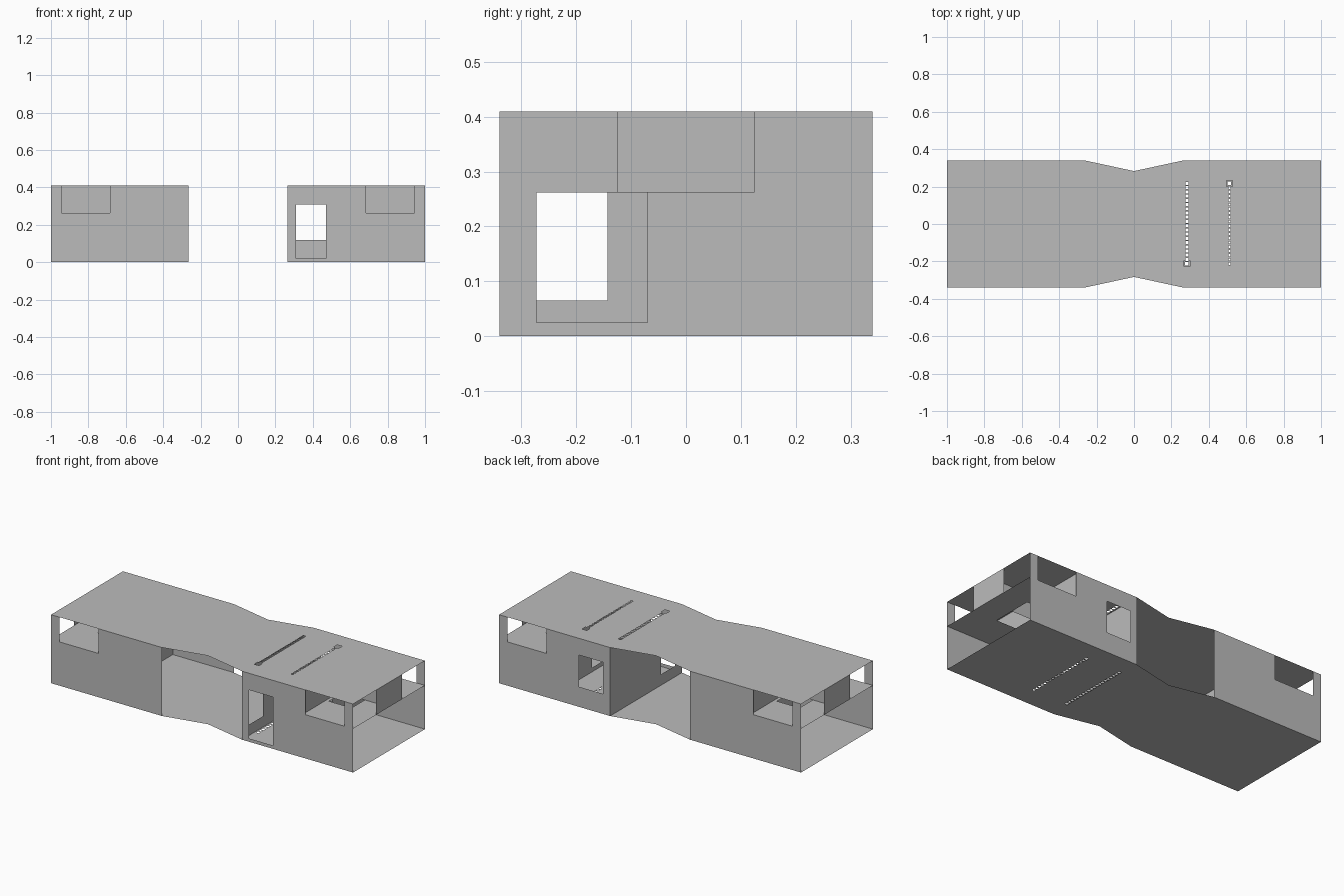
import bpy
import bmesh

cube = bpy.data.objects.get("Cube")
if cube:
    bpy.data.objects.remove(cube, do_unlink=True)

grey = bpy.data.materials.new("plain grey")
grey.use_nodes = True
COLOUR = (0.5, 0.5, 0.5, 1)
grey.diffuse_color = COLOUR
grey.node_tree.nodes["Principled BSDF"].inputs["Base Color"].default_value = COLOUR

LENGTH, DEPTH, HEIGHT = 1.0, 0.34, 0.41
NECK, WAIST = 0.265, 0.283
LOFT, PARTITION = 0.262, 0.67

# Maps sheet coordinates (u, v) at a given offset to space
PLACE = {
    "x": lambda u, v, d: (d, u, v),
    "y": lambda u, v, d: (u, d, v),
    "z": lambda u, v, d: (u, v, d),
}


def add_sheet(bm, axis, offset, rect, holes=()):
    """Thin rectangular sheet with rectangular openings."""
    u0, u1, v0, v1 = rect
    us = sorted({u0, u1} | {h[i] for h in holes for i in (0, 1)})
    vs = sorted({v0, v1} | {h[i] for h in holes for i in (2, 3)})
    grid = [[bm.verts.new(PLACE[axis](u, v, offset)) for v in vs] for u in us]
    for i in range(len(us) - 1):
        for j in range(len(vs) - 1):
            mu, mv = (us[i] + us[i + 1]) / 2, (vs[j] + vs[j + 1]) / 2
            if any(h[0] < mu < h[1] and h[2] < mv < h[3] for h in holes):
                continue
            bm.faces.new((grid[i][j], grid[i + 1][j], grid[i + 1][j + 1], grid[i][j + 1]))


def finish(name, bm):
    bmesh.ops.remove_doubles(bm, verts=bm.verts, dist=1e-5)
    loose = [v for v in bm.verts if not v.link_faces]
    bmesh.ops.delete(bm, geom=loose, context="VERTS")
    mesh = bpy.data.meshes.new(name)
    bm.to_mesh(mesh)
    bm.free()
    mesh.materials.append(grey)
    obj = bpy.data.objects.new(name, mesh)
    bpy.context.collection.objects.link(obj)


def sheet(name, axis, offset, rect, holes=()):
    bm = bmesh.new()
    add_sheet(bm, axis, offset, rect, holes)
    finish(name, bm)


def square(x, y, half):
    return (x - half, x + half, y - half, y + half)


def hole_rows(end_half):
    """Two rows of small holes, each with a larger one at one end."""
    holes = []
    for x, half, end in ((0.283, 0.008, -0.212), (0.51, 0.006, 0.217)):
        ys = [-0.212 + i * 0.429 / 19 for i in range(20)]
        holes += [square(x, y, half) for y in ys if abs(y - end) > 0.01]
        holes.append(square(x, end, end_half))
    return holes


# Floor and roof: two rectangular ends joined by a narrowed waist
for name, z, end_half in (("floor", 0, 0.009), ("roof", HEIGHT, 0.016)):
    bm = bmesh.new()
    add_sheet(bm, "z", z, (NECK, LENGTH, -DEPTH, DEPTH), hole_rows(end_half))
    add_sheet(bm, "z", z, (-LENGTH, -NECK, -DEPTH, DEPTH))
    for side in (-1, 1):
        corners = ((0, -WAIST), (side * NECK, -DEPTH), (side * NECK, DEPTH), (0, WAIST))
        face = bm.faces.new([bm.verts.new((x, y, z)) for x, y in corners])
        if side < 0:
            face.normal_flip()
    finish(name, bm)

# Long outer walls with loft windows, a front door and a back window
for face, y, sill in (("front", -DEPTH, 0.02), ("back", DEPTH, 0.12)):
    sheet(face + "_wall_right", "y", y, (-LENGTH, -NECK, 0, HEIGHT),
          [(-0.945, -0.685, LOFT, HEIGHT)])
    sheet(face + "_wall_left", "y", y, (NECK, LENGTH, 0, HEIGHT),
          [(0.685, 0.945, LOFT, HEIGHT), (0.31, 0.47, sill, 0.31)])

# Cross wall beside the open passage, with a small window
sheet("passage_wall", "x", NECK, (-DEPTH, DEPTH, 0, HEIGHT),
      [(-0.273, -0.143, 0.065, 0.31)])

# Lofts at both ends, each with a partition, hatch and upright panels
for label, s in (("left", 1), ("right", -1)):
    sheet(label + "_partition", "x", s * PARTITION, (-DEPTH, DEPTH, 0, HEIGHT),
          [(-0.273, -0.07, 0.025, LOFT)])
    span = sorted((s * PARTITION, s * LENGTH))
    hatch = sorted((s * 0.69, s * 0.84))
    sheet(label + "_loft_floor", "z", LOFT, (*span, -DEPTH, DEPTH),
          [(*hatch, -0.125, 0.125)])
    sheet(label + "_end_panel", "x", s * LENGTH, (-0.125, 0.125, LOFT, HEIGHT))
    divider = sorted((s * 0.68, s * 0.95))
    sheet(label + "_loft_divider", "y", 0, (*divider, LOFT, HEIGHT))
